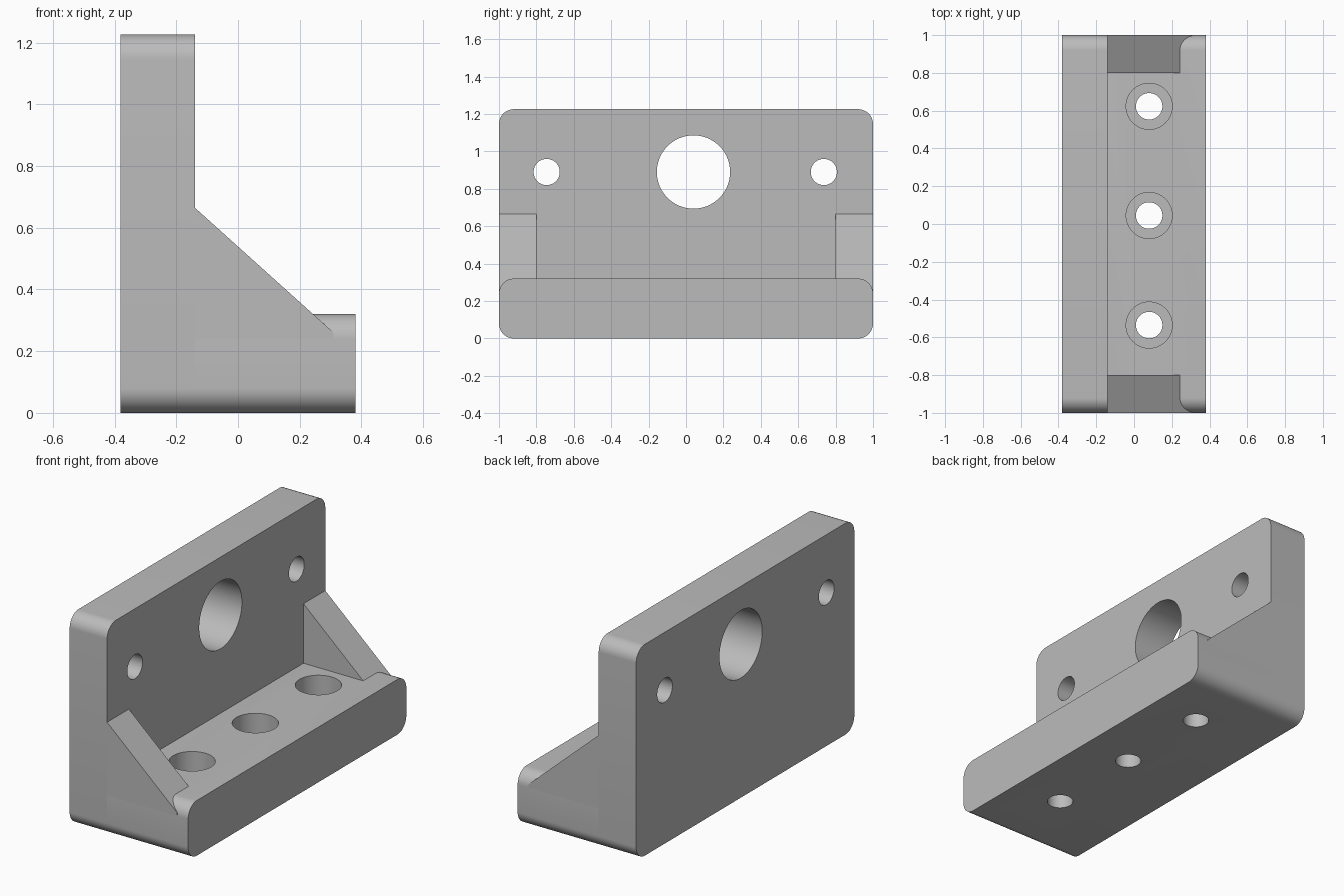
import bpy
import bmesh
from math import pi, cos, sin, radians
from mathutils import Matrix, Vector

cube = bpy.data.objects.get("Cube")
if cube:
    bpy.data.objects.remove(cube, do_unlink=True)

X_BACK, X_WALL, X_FRONT = -0.38, -0.14, 0.38
BASE_H, WALL_H, RADIUS = 0.32, 1.226, 0.08
RIB_INNER = 0.8

grey = bpy.data.materials.new("plain grey")
grey.use_nodes = True
colour = (0.5, 0.5, 0.5, 1)
grey.diffuse_color = colour
grey.node_tree.nodes["Principled BSDF"].inputs["Base Color"].default_value = colour


def prism(name, points, sweep):
    """Extrude a closed outline along the sweep vector."""
    bm = bmesh.new()
    face = bm.faces.new([bm.verts.new(p) for p in points])
    ext = bmesh.ops.extrude_face_region(bm, geom=[face])
    moved = [g for g in ext["geom"] if isinstance(g, bmesh.types.BMVert)]
    bmesh.ops.translate(bm, verts=moved, vec=Vector(sweep))
    bmesh.ops.recalc_face_normals(bm, faces=bm.faces)
    return finish(name, bm)


def finish(name, bm):
    mesh = bpy.data.meshes.new(name)
    bm.to_mesh(mesh)
    bm.free()
    mesh.materials.append(grey)
    obj = bpy.data.objects.new(name, mesh)
    bpy.context.collection.objects.link(obj)
    return obj


def rounded_plate(name, x0, x1, height, steps=12):
    """Plate lying along y, with four corners rounded about the x axis."""
    corners = [(1 - RADIUS, height - RADIUS), (RADIUS - 1, height - RADIUS),
               (RADIUS - 1, RADIUS), (1 - RADIUS, RADIUS)]
    points = []
    for i, (y, z) in enumerate(corners):
        for k in range(steps + 1):
            a = (i + k / steps) * pi / 2
            points.append((x0, y + RADIUS * cos(a), z + RADIUS * sin(a)))
    return prism(name, points, (x1 - x0, 0, 0))


def drill(target, centre, radius, depth, axis):
    """Cut a round hole centred on a point along the x or z axis."""
    bm = bmesh.new()
    turn = Matrix.Rotation(pi / 2, 4, "Y") if axis == "X" else Matrix()
    bmesh.ops.create_cone(bm, cap_ends=True, segments=64, radius1=radius,
                          radius2=radius, depth=depth,
                          matrix=Matrix.Translation(centre) @ turn)
    cutter = finish("hole_cutter", bm)
    mod = target.modifiers.new("hole", "BOOLEAN")
    mod.operation, mod.solver, mod.object = "DIFFERENCE", "EXACT", cutter
    bpy.context.view_layer.objects.active = target
    bpy.ops.object.modifier_apply(modifier=mod.name)
    bpy.data.objects.remove(cutter, do_unlink=True)


# Upright wall with a large bore and two mounting holes
wall = rounded_plate("upright_wall", X_BACK, X_WALL, WALL_H)
for y, r in ((-0.745, 0.07), (0.04, 0.196), (0.737, 0.07)):
    drill(wall, (-0.26, y, 0.89), r, 1, "X")

# Base plate with three counterbored screw holes
base = rounded_plate("base_plate", X_WALL, X_FRONT, BASE_H)
for y in (-0.535, 0.045, 0.623):
    drill(base, (0.08, y, 0.1), 0.07, 1, "Z")
    drill(base, (0.08, y, BASE_H), 0.122, 0.34, "Z")

# Sloping end ribs, resting where the base corners start to round
low = BASE_H - RADIUS
outline = [(X_WALL, low), (0.31, low), (0.31, 0.26), (X_WALL, 0.665)]
ribs = [prism(side + "_rib", [(x, s * RIB_INNER, z) for x, z in outline],
              (0, s * (1 - RIB_INNER), 0))
        for side, s in (("back", 1), ("front", -1))]

# Smooth rounded corners and bores, keeping hard edges sharp
bpy.ops.object.select_all(action="DESELECT")
for obj in [wall, base] + ribs:
    obj.select_set(True)
bpy.context.view_layer.objects.active = wall
bpy.ops.object.shade_smooth_by_angle(angle=radians(30))
